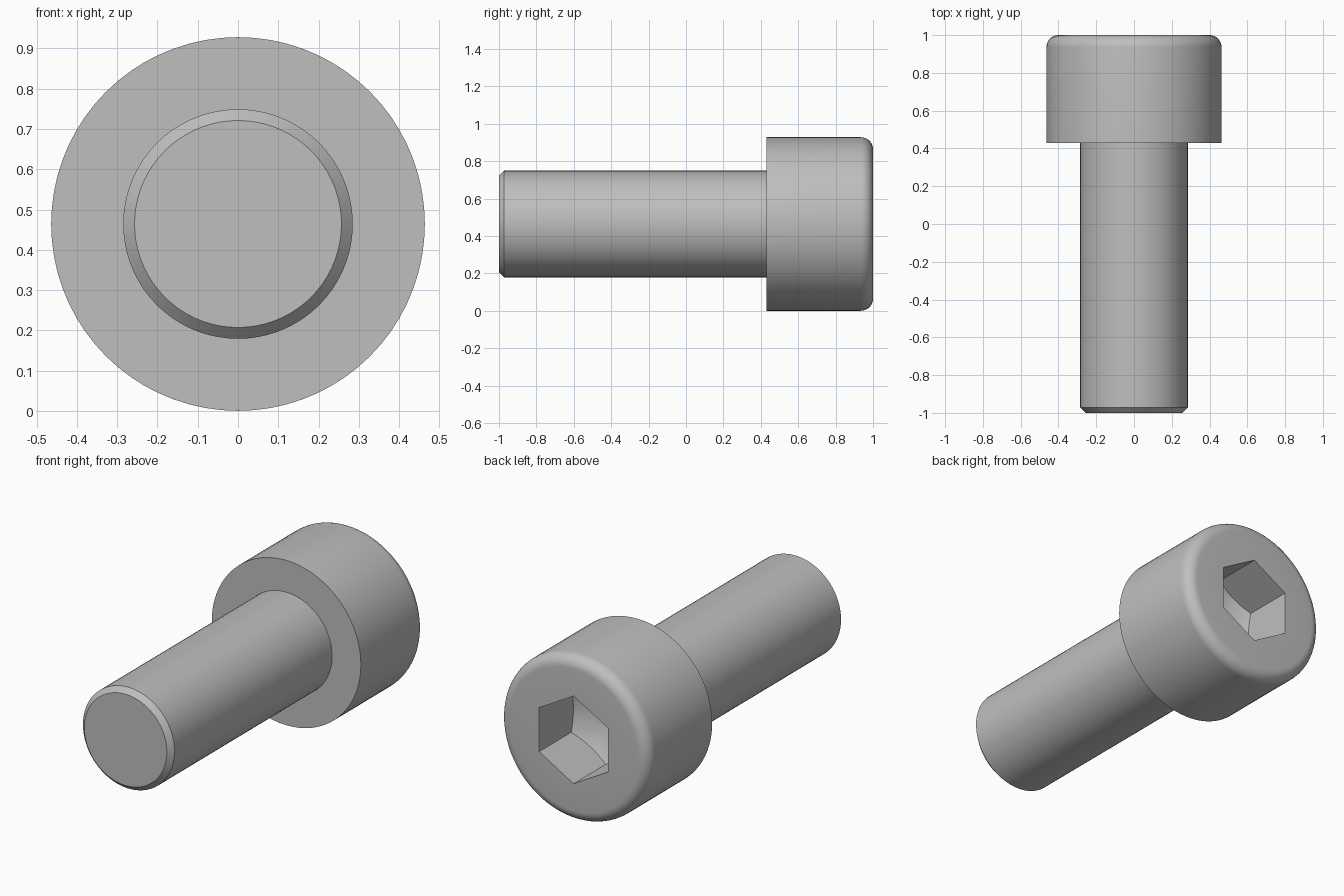
import bpy, bmesh, math
from mathutils import Vector, Matrix

old = bpy.data.objects.get("Cube")
if old:
    bpy.data.objects.remove(old, do_unlink=True)

SHANK_R, HEAD_R = 0.285, 0.464
HEAD_Y, FILLET, CHAMFER = 0.43, 0.065, 0.028
HEX_R, SOCKET_Y = 0.247, 0.715
SLOPE = math.tan(math.radians(30))

steel = bpy.data.materials.new("grey steel")
steel.use_nodes = True
grey = (0.52, 0.52, 0.52, 1)
steel.diffuse_color = grey
steel.node_tree.nodes["Principled BSDF"].inputs["Base Color"].default_value = grey


def lathe(name, profile, sides):
    """Revolve (radius, y) points around the y axis into a closed solid."""
    bm = bmesh.new()
    verts = [bm.verts.new((0, y, r)) for r, y in profile]
    edges = [bm.edges.new(pair) for pair in zip(verts, verts[1:])]
    bmesh.ops.spin(bm, geom=verts + edges, cent=(0, 0, 0), axis=(0, 1, 0),
                   angle=math.tau, steps=sides, use_duplicate=False)
    bmesh.ops.remove_doubles(bm, verts=bm.verts, dist=1e-5)
    bmesh.ops.dissolve_degenerate(bm, edges=bm.edges, dist=1e-5)
    bmesh.ops.recalc_face_normals(bm, faces=bm.faces)
    mesh = bpy.data.meshes.new(name)
    bm.to_mesh(mesh)
    bm.free()
    obj = bpy.data.objects.new(name, mesh)
    bpy.context.collection.objects.link(obj)
    return obj


def boolean(obj, other, operation):
    """Apply a boolean and discard the other object."""
    mod = obj.modifiers.new(operation, "BOOLEAN")
    mod.object, mod.operation, mod.solver = other, operation, "EXACT"
    result = bpy.data.meshes.new_from_object(
        obj.evaluated_get(bpy.context.evaluated_depsgraph_get()))
    obj.modifiers.clear()
    obj.data = result
    bpy.data.objects.remove(other, do_unlink=True)


# Shank with chamfered tip, and head with rounded outer rim
rim = [(HEAD_R - FILLET + FILLET * math.cos(a), 1 - FILLET + FILLET * math.sin(a))
       for a in (math.pi / 2 * i / 8 for i in range(9))]
screw = lathe("socket_head_screw",
              [(0, -1), (SHANK_R - CHAMFER, -1), (SHANK_R, -1 + CHAMFER),
               (SHANK_R, HEAD_Y), (HEAD_R, HEAD_Y)] + rim + [(0, 1)], 72)

# Hexagonal socket with a conical drilled floor
socket = lathe("socket_cutter", [(0, 0.5), (HEX_R, 0.5), (HEX_R, 1.1), (0, 1.1)], 6)
drill = lathe("drill_cutter",
              [(0, SOCKET_Y - HEX_R * SLOPE), (0.3, SOCKET_Y + (0.3 - HEX_R) * SLOPE),
               (0.3, 1.2), (0, 1.2)], 72)
socket.hide_render = drill.hide_render = True
boolean(socket, drill, "INTERSECT")
boolean(screw, socket, "DIFFERENCE")

# Rest on the ground, colour and shade
screw.data.transform(Matrix.Translation(Vector((0, 0, HEAD_R))))
screw.data.materials.clear()
screw.data.materials.append(steel)
for face in screw.data.polygons:
    face.material_index = 0
bpy.ops.object.select_all(action="DESELECT")
screw.select_set(True)
bpy.context.view_layer.objects.active = screw
bpy.ops.object.shade_smooth_by_angle(angle=math.radians(25))
